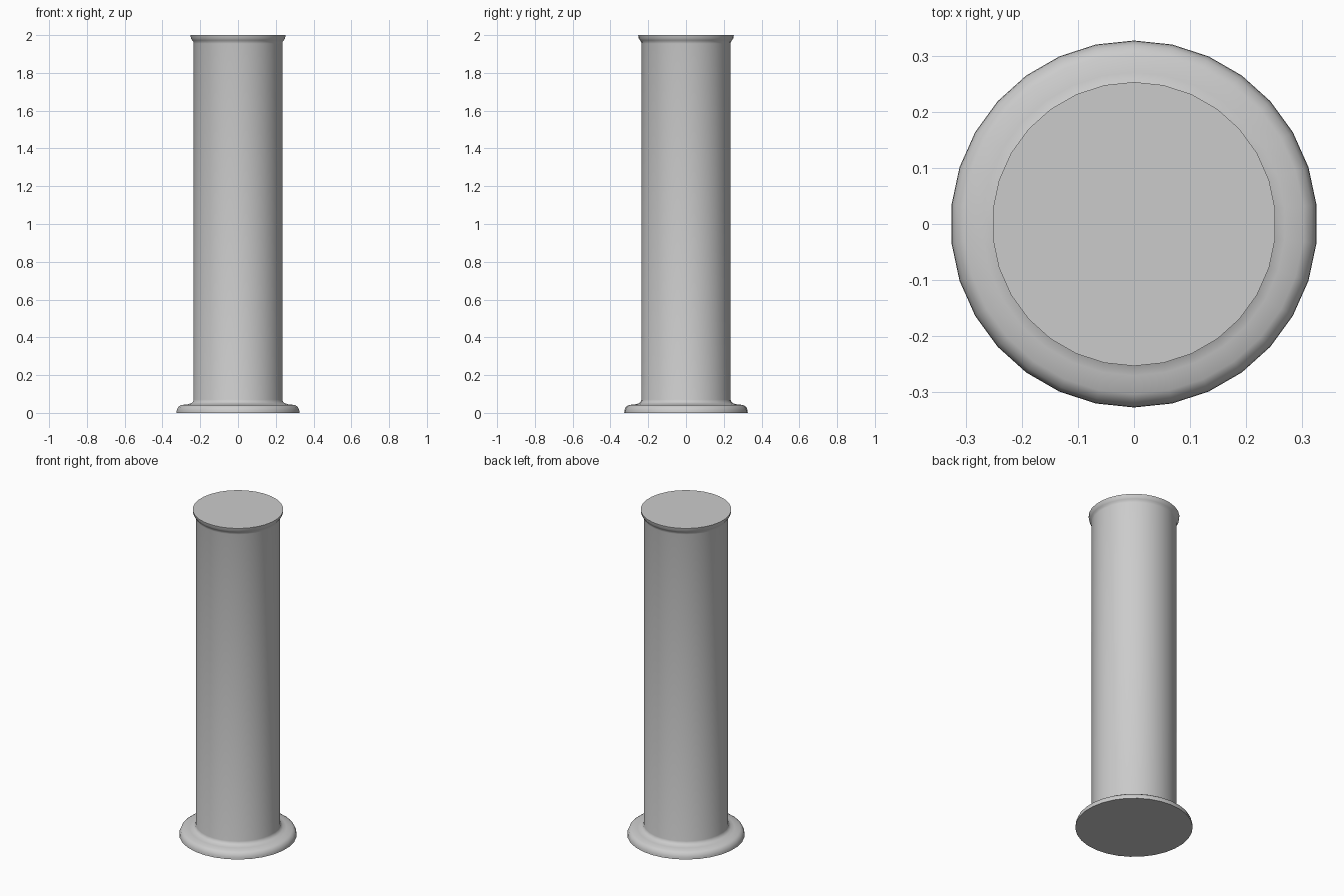
import bpy, bmesh, math

if "Cube" in bpy.data.objects:
    bpy.data.objects.remove(bpy.data.objects["Cube"])

SIDES = 30

# Half profile of the column (radius, height), bottom to top
profile = [
    (0.327, 0.0), (0.326, 0.014), (0.319, 0.031), (0.303, 0.042),   # base rim
    (0.270, 0.045), (0.251, 0.050), (0.240, 0.058), (0.236, 0.070), # flare into shaft
    (0.236, 1.955), (0.238, 1.965), (0.244, 1.973),                 # flare into cap
    (0.250, 1.982), (0.253, 2.0),                                   # cap rim
]

bm = bmesh.new()
rings = []
for r, z in profile:
    ring = []
    for i in range(SIDES):
        a = math.pi / 2 + 2 * math.pi * i / SIDES
        ring.append(bm.verts.new((r * math.cos(a), r * math.sin(a), z)))
    rings.append(ring)

# Side walls
for low, high in zip(rings, rings[1:]):
    for i in range(SIDES):
        j = (i + 1) % SIDES
        bm.faces.new((low[i], low[j], high[j], high[i]))

# Flat ends
bm.faces.new(rings[0][::-1])
bm.faces.new(rings[-1])

mesh = bpy.data.meshes.new("column")
bm.to_mesh(mesh)
bm.free()
column = bpy.data.objects.new("column", mesh)
bpy.context.collection.objects.link(column)
bpy.context.view_layer.objects.active = column
column.select_set(True)
bpy.ops.object.shade_smooth_by_angle(angle=math.radians(40))
